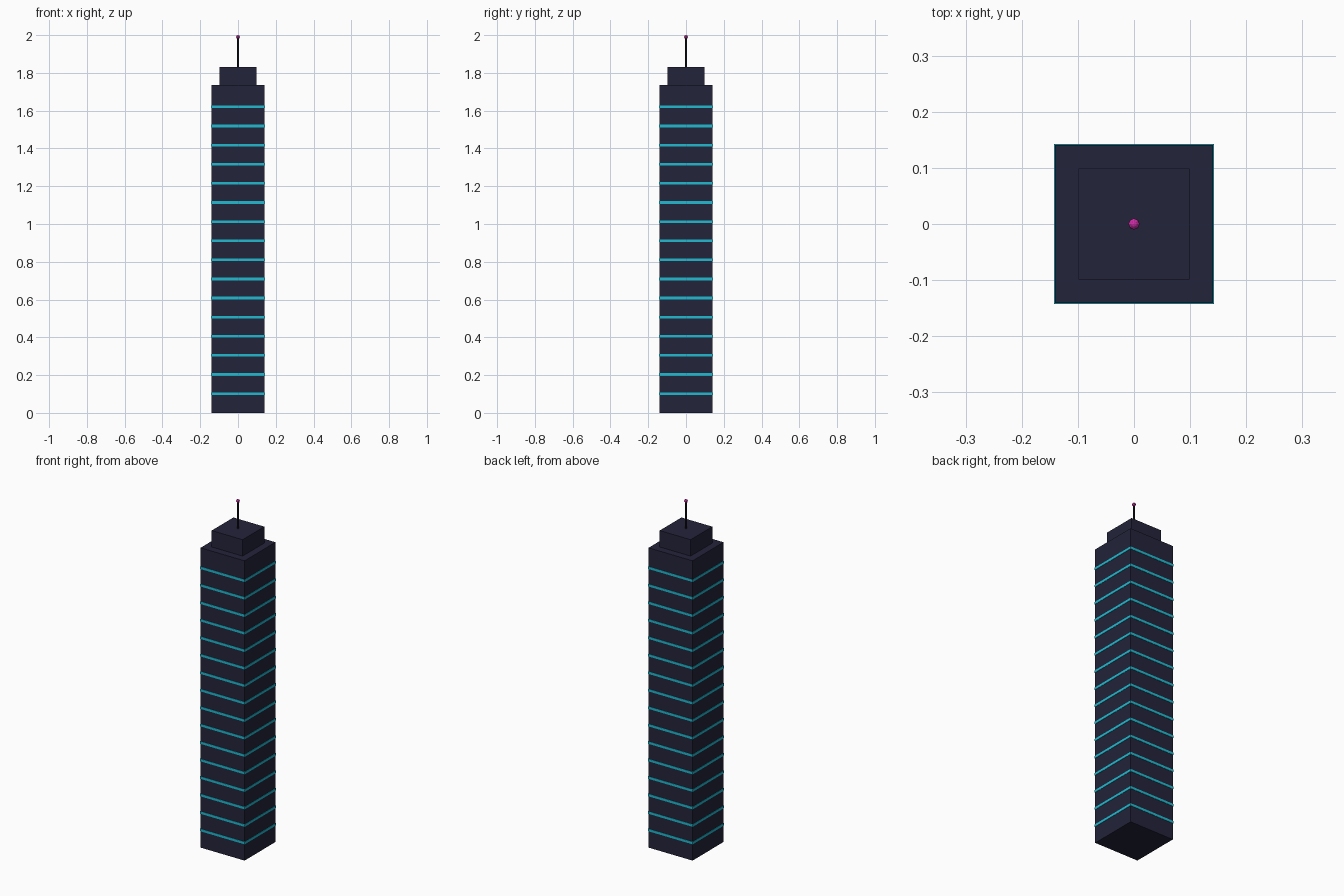
import bpy

if "Cube" in bpy.data.objects:
    bpy.data.objects.remove(bpy.data.objects["Cube"])


def material(name, rgb):
    m = bpy.data.materials.new(name)
    m.diffuse_color = (*rgb, 1.0)
    m.use_nodes = True
    m.node_tree.nodes["Principled BSDF"].inputs["Base Color"].default_value = m.diffuse_color
    return m


NAVY = material("dark navy", (0.017, 0.017, 0.043))
CYAN = material("bright cyan", (0.014, 0.50, 0.64))
BLACK = material("near black", (0.008, 0.008, 0.014))
PINK = material("magenta", (0.62, 0.025, 0.38))


def finish(name, mat):
    ob = bpy.context.object
    ob.name = name
    ob.data.materials.append(mat)
    return ob


def box(name, half, z0, z1, mat):
    bpy.ops.mesh.primitive_cube_add(size=1, location=(0, 0, (z0 + z1) / 2))
    bpy.context.object.scale = (2 * half, 2 * half, z1 - z0)
    bpy.ops.object.transform_apply(location=False, rotation=False, scale=True)
    return finish(name, mat)


BODY_TOP, CROWN_TOP = 1.735, 1.83

# Main shaft and stepped crown
box("tower_body", 0.141, 0.0, BODY_TOP, NAVY)
box("tower_crown", 0.099, BODY_TOP, CROWN_TOP, NAVY)

# Glowing floor bands wrapping all four sides
for i in range(16):
    z = 0.102 + i * 0.1012
    box(f"light_band_{i + 1}", 0.1428, z - 0.007, z + 0.007, CYAN)

# Antenna mast
bpy.ops.mesh.primitive_cylinder_add(vertices=6, radius=0.005, depth=1.988 - CROWN_TOP,
                                    location=(0, 0, (1.988 + CROWN_TOP) / 2))
finish("antenna_mast", BLACK)

# Beacon at the tip
bpy.ops.mesh.primitive_uv_sphere_add(segments=8, ring_count=6, radius=0.01,
                                     location=(0, 0, 1.99))
finish("antenna_beacon", PINK)
